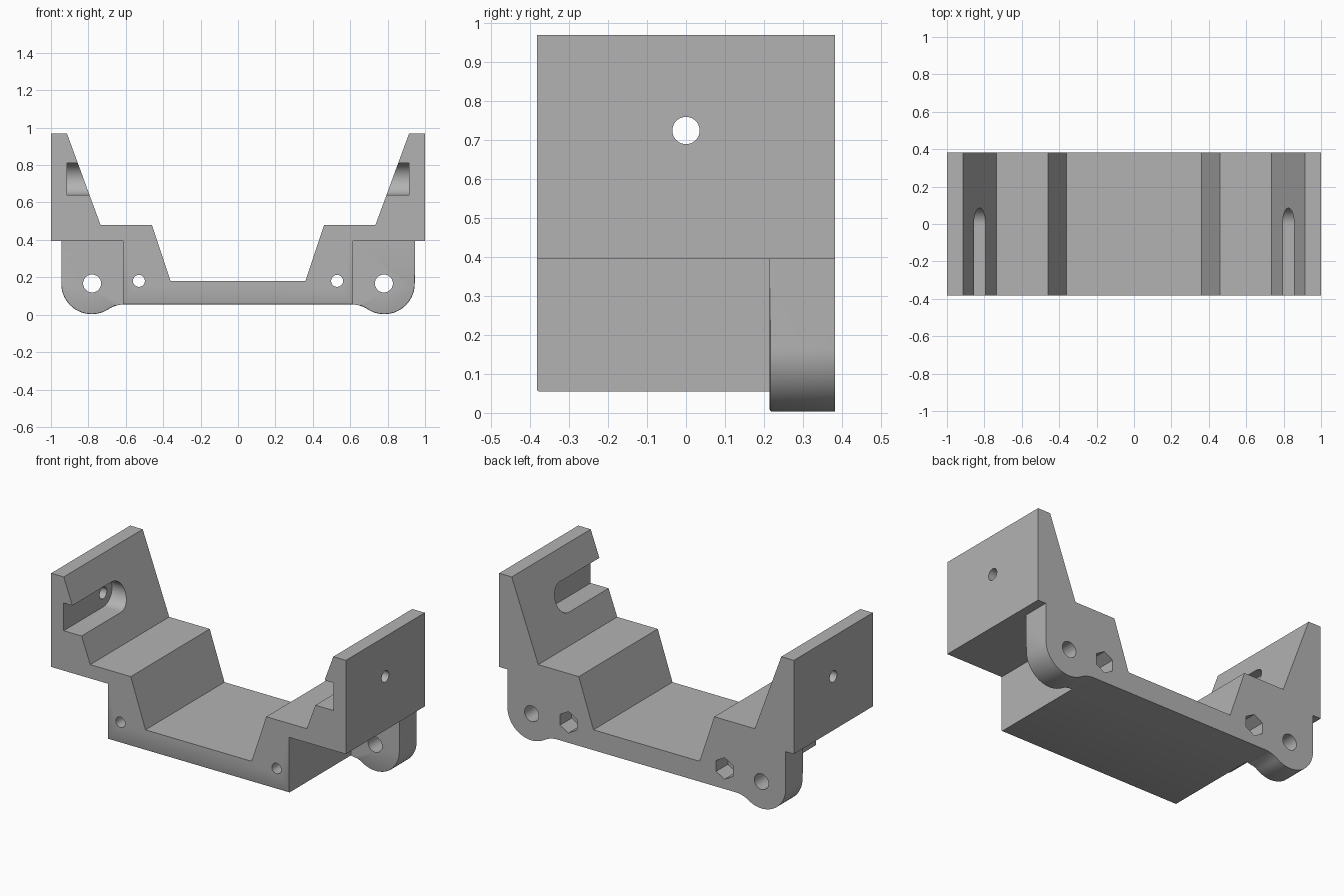
import bpy, bmesh
from math import sin, cos, pi, radians, asin
from mathutils import Matrix

cube = bpy.data.objects.get("Cube")
if cube:
    bpy.data.objects.remove(cube)

HALF_DEPTH = 0.383
EAR_FRONT = 0.215
FLOOR = 0.055
SHELF = 0.395          # underside of the side walls

grey = bpy.data.materials.new("plain grey")
grey.use_nodes = True
GREY = (0.45, 0.45, 0.45, 1)
grey.diffuse_color = GREY
grey.node_tree.nodes["Principled BSDF"].inputs["Base Color"].default_value = GREY


def prism(name, outline, lo, hi, axis="y", round_edge=None):
    """Extrude an outline: (x, z) along y, or (y, z) along x."""
    bm = bmesh.new()
    def place(a, b, t):
        return (a, t, b) if axis == "y" else (t, a, b)
    face = bm.faces.new([bm.verts.new(place(a, b, lo)) for a, b in outline])
    moved = bmesh.ops.extrude_face_region(bm, geom=[face])["geom"]
    shift = place(0, 0, hi - lo)
    bmesh.ops.translate(bm, vec=shift, verts=[v for v in moved if isinstance(v, bmesh.types.BMVert)])
    bmesh.ops.recalc_face_normals(bm, faces=bm.faces)
    if round_edge:
        edges = [e for e in bm.edges if all(round_edge(v.co) for v in e.verts)]
        bmesh.ops.bevel(bm, geom=edges, offset=0.006, segments=2, affect="EDGES", profile=0.5)
    mesh = bpy.data.meshes.new(name)
    bm.to_mesh(mesh)
    bm.free()
    mesh.materials.append(grey)
    obj = bpy.data.objects.new(name, mesh)
    bpy.context.collection.objects.link(obj)
    return obj


def arc(cx, cz, r, start, end, steps):
    """Points along an arc, angles in radians."""
    angles = [start + (end - start) * i / steps for i in range(steps + 1)]
    return [(cx + r * cos(a), cz + r * sin(a)) for a in angles]


def circle(cx, cz, r, sides=40, turn=0):
    return arc(cx, cz, r, turn, turn + 2 * pi, sides)[:-1]


def combine(target, other, operation):
    mod = target.modifiers.new(operation.lower(), "BOOLEAN")
    mod.operation, mod.object, mod.solver = operation, other, "EXACT"
    bpy.context.view_layer.objects.active = target
    bpy.ops.object.modifier_apply(modifier=mod.name)
    bpy.data.objects.remove(other)


# Main stepped cradle
half = [(0.36, 0.18), (0.46, 0.48), (0.735, 0.48), (0.915, 0.97),
        (1, 0.97), (1, SHELF), (0.615, SHELF), (0.615, FLOOR)]
outline = half + [(-x, z) for x, z in reversed(half)]
bracket = prism("cradle_bracket", outline, -HALF_DEPTH, HALF_DEPTH,
                round_edge=lambda c: c.z < FLOOR + 0.001 and c.y < 0)

# Rounded rear ear: outer side, round bottom, then fillet into the floor
R, EX, EZ = 0.163, 0.782, 0.166
fillet_z = FLOOR - R
lean = asin((EZ - fillet_z) / (2 * R))
fillet_x = EX - 2 * R * cos(lean)
ear = ([(EX + R, 0.44)] + arc(EX, EZ, R, 0, -pi + lean, 28)
       + arc(fillet_x, fillet_z, R, lean, pi / 2, 10)[1:] + [(fillet_x, 0.44)])

for side, label in ((1, "left"), (-1, "right")):
    def both(points):
        return [(side * x, z) for x, z in points]

    combine(bracket, prism(label + "_ear", both(ear), EAR_FRONT, HALF_DEPTH,
                           round_edge=lambda c: c.y < EAR_FRONT + 0.001
                           and abs(c.x) > 0.65 and c.z < SHELF), "UNION")

    # Ear hole, bolt hole and hexagonal nut pocket at the back
    cuts = [prism("ear_hole", both(circle(0.78, 0.167, 0.048)), 0, 1),
            prism("bolt_hole", both(circle(0.53, 0.181, 0.032)), -1, 1),
            prism("nut_pocket", both(circle(0.53, 0.181, 0.066, 6, pi / 2)), 0.27, 1)]

    # Open-fronted slot inside the wall, with a cross hole to the outside
    slot = [(-1, 0.64)] + arc(0, 0.725, 0.085, -pi / 2, pi / 2, 24) + [(-1, 0.81)]
    cuts.append(prism("slot", slot, *sorted((side * 0.5, side * 0.915)), axis="x"))
    cuts.append(prism("cross_hole", circle(0, 0.725, 0.035), *sorted((side * 0.6, side * 1.2)), axis="x"))
    for cutter in cuts:
        combine(bracket, cutter, "DIFFERENCE")

bpy.ops.object.select_all(action="DESELECT")
bracket.select_set(True)
bpy.context.view_layer.objects.active = bracket
bpy.ops.object.shade_smooth_by_angle(angle=radians(30))
